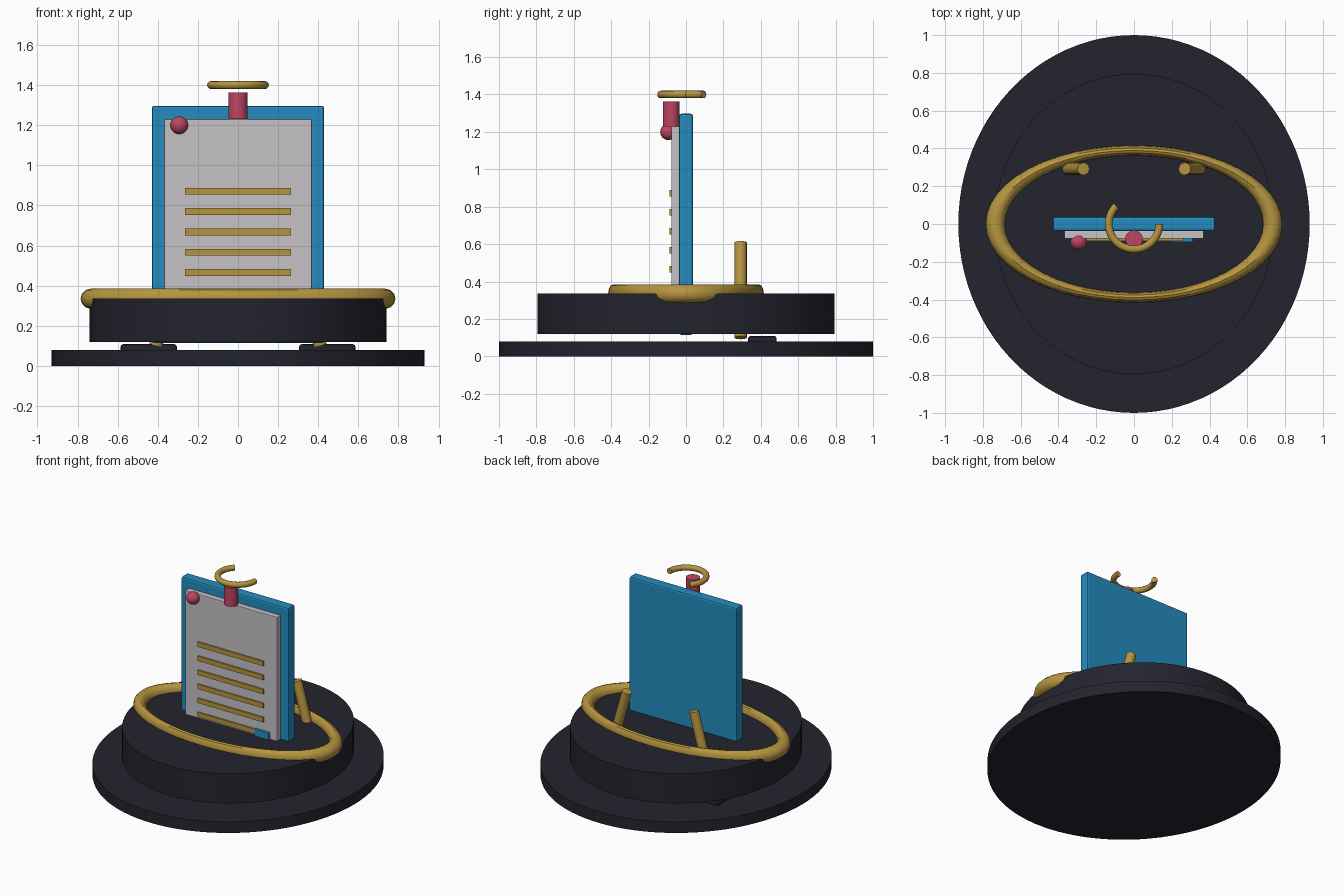
import bpy, bmesh, math
from mathutils import Vector

if "Cube" in bpy.data.objects:
    bpy.data.objects.remove(bpy.data.objects["Cube"])


def mat(name, rgb):
    m = bpy.data.materials.new(name)
    m.diffuse_color = (*rgb, 1)
    m.use_nodes = True
    m.node_tree.nodes["Principled BSDF"].inputs["Base Color"].default_value = m.diffuse_color
    return m


DARK = mat("dark navy", (0.017, 0.017, 0.028))
BLUE = mat("blue", (0.018, 0.26, 0.51))
GOLD = mat("gold", (0.47, 0.30, 0.05))
PAPER = mat("pale grey", (0.56, 0.54, 0.56))
PINK = mat("rose", (0.52, 0.06, 0.125))


def finish(name, material, smooth=True):
    o = bpy.context.object
    o.name = name
    o.data.materials.append(material)
    bpy.ops.object.transform_apply(location=False, rotation=True, scale=True)
    if smooth:
        bpy.ops.object.shade_smooth_by_angle(angle=math.radians(35))
    return o


def box(name, material, lo, hi, bevel=0.0):
    lo, hi = Vector(lo), Vector(hi)
    bpy.ops.mesh.primitive_cube_add(size=1, location=(lo + hi) / 2)
    bpy.context.object.scale = hi - lo
    o = finish(name, material, False)
    if bevel:
        b = o.modifiers.new("bevel", "BEVEL")
        b.width, b.segments = bevel, 2
    return o


def disc(name, rx, ry, z0, z1, material, xy=(0, 0), sides=96):
    bpy.ops.mesh.primitive_cylinder_add(vertices=sides, radius=1, depth=z1 - z0,
                                        location=(*xy, (z0 + z1) / 2))
    bpy.context.object.scale = (rx, ry, 1)
    return finish(name, material)


# Oval base plate and raised plinth
disc("base_plate", 0.93, 1.0, 0.0, 0.08, DARK)
disc("plinth", 0.74, 0.795, 0.12, 0.335, DARK)

# Upright board, sheet and ruled lines
box("board", BLUE, (-0.43, -0.037, 0.115), (0.43, 0.037, 1.297), 0.012)
box("sheet", PAPER, (-0.368, -0.078, 0.18), (0.368, -0.035, 1.23), 0.004)
for i in range(6):
    z = 0.871 - i * 0.1015
    box(f"ruled_line_{i + 1}", GOLD, (-0.263, -0.089, z - 0.017), (0.263, -0.07, z + 0.017))
box("corner_tab", BLUE, (0.195, -0.095, 0.29), (0.312, -0.076, 0.385), 0.003)

# Pin and top clip
bpy.ops.mesh.primitive_uv_sphere_add(segments=24, ring_count=16, radius=0.044,
                                     location=(-0.293, -0.094, 1.2))
finish("pin", PINK)
disc("clip_post", 0.047, 0.045, 1.23, 1.363, PINK, (0, -0.079), 24)

# Oval rail around the board
bpy.ops.mesh.primitive_torus_add(major_radius=0.735, minor_radius=0.05, major_segments=48,
                                 minor_segments=12, location=(0, 0, 0.335))
bpy.context.object.scale = (1, 0.53, 1)
finish("oval_rail", GOLD)


# Open hook ring: circle section swept along a partial circle
bm = bmesh.new()
steps, sides, rings = 32, 12, []
for i in range(steps + 1):
    a = math.radians(135 + 225 * i / steps)
    ring = []
    for j in range(sides):
        b = 2 * math.pi * j / sides
        r = 0.134 + 0.02 * math.cos(b)
        ring.append(bm.verts.new((r * math.cos(a), r * math.sin(a), 1.4 + 0.02 * math.sin(b))))
    rings.append(ring)
for r0, r1 in zip(rings, rings[1:]):
    for j in range(sides):
        k = (j + 1) % sides
        bm.faces.new((r0[j], r1[j], r1[k], r0[k]))
bm.faces.new(rings[0])
bm.faces.new(rings[-1][::-1])
bmesh.ops.recalc_face_normals(bm, faces=bm.faces)
mesh = bpy.data.meshes.new("hook_ring")
bm.to_mesh(mesh)
bm.free()
hook = bpy.data.objects.new("hook_ring", mesh)
bpy.context.collection.objects.link(hook)
bpy.ops.object.select_all(action="DESELECT")
hook.select_set(True)
bpy.context.view_layer.objects.active = hook
finish("hook_ring", GOLD)

# Mirrored rear struts and feet
for side, s in (("left", -1), ("right", 1)):
    a, b = Vector((s * 0.41, 0.292, 0.1)), Vector((s * 0.268, 0.292, 0.608))
    d = b - a
    bpy.ops.mesh.primitive_cylinder_add(vertices=16, radius=0.033, depth=d.length,
                                        location=(a + b) / 2)
    bpy.context.object.rotation_euler = d.to_track_quat("Z", "Y").to_euler()
    finish(f"rear_strut_{side}", GOLD)
    box(f"rear_foot_{side}", DARK, (s * 0.445 - 0.14, 0.332, 0.05),
        (s * 0.445 + 0.14, 0.485, 0.108), 0.012)
